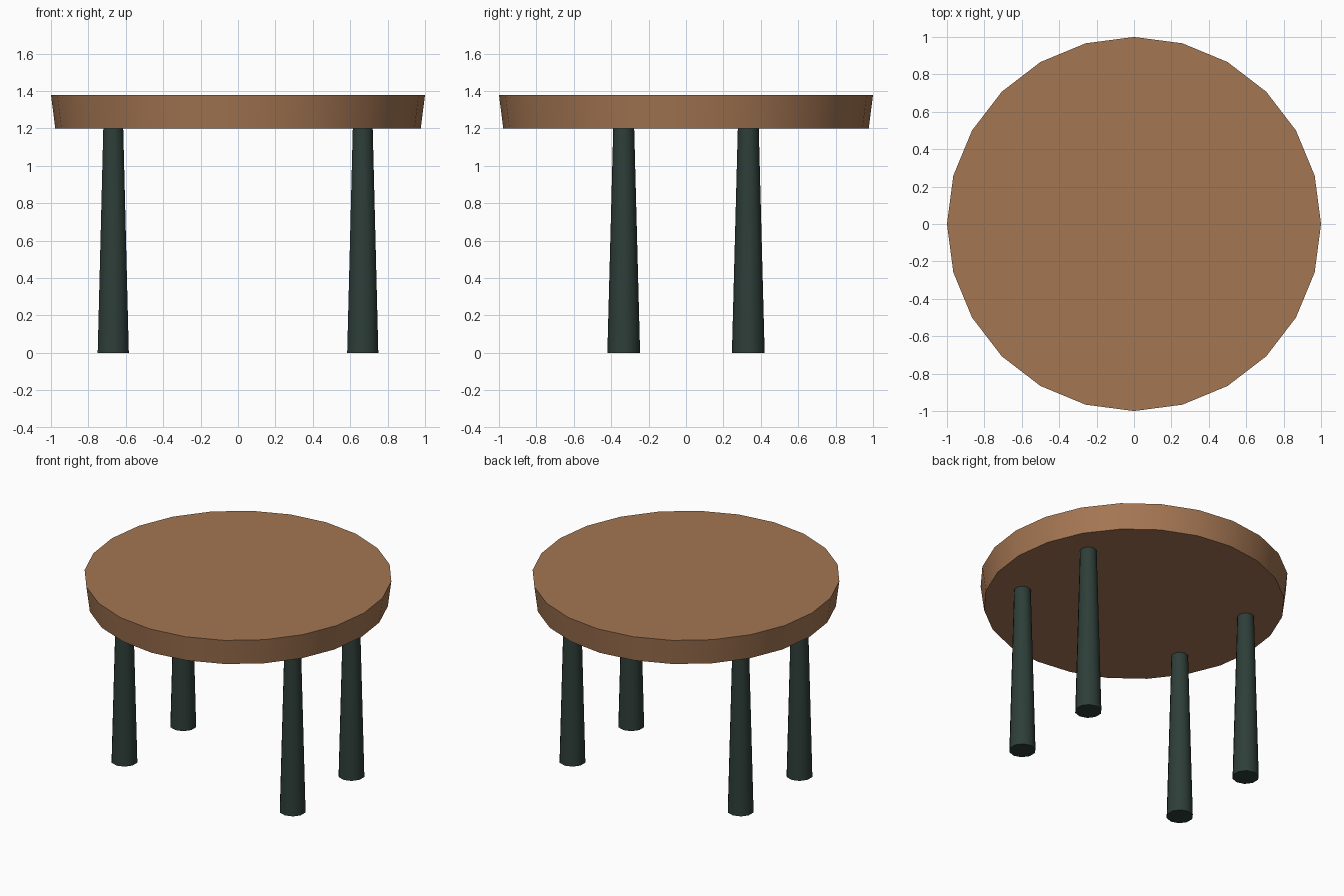
import bpy
import math

if "Cube" in bpy.data.objects:
    bpy.data.objects.remove(bpy.data.objects["Cube"])


def material(name, color):
    mat = bpy.data.materials.new(name)
    mat.diffuse_color = (*color, 1)
    mat.use_nodes = True
    mat.node_tree.nodes["Principled BSDF"].inputs["Base Color"].default_value = mat.diffuse_color
    return mat


def tapered(name, sides, r_bottom, r_top, z0, z1, x, y, mat):
    bpy.ops.mesh.primitive_cone_add(vertices=sides, radius1=r_bottom, radius2=r_top,
                                    depth=z1 - z0, location=(x, y, (z0 + z1) / 2))
    obj = bpy.context.object
    obj.name = name
    obj.data.materials.append(mat)
    bpy.ops.object.shade_smooth_by_angle(angle=math.radians(40))
    return obj


wood = material("wood", (0.37, 0.18, 0.085))
dark_green = material("dark_green", (0.027, 0.048, 0.040))

LEG_HEIGHT = 1.20
TOP_HEIGHT = 1.38

# Round table top, slightly narrower at the underside
tapered("table_top", 24, 0.977, 1.0, LEG_HEIGHT, TOP_HEIGHT, 0, 0, wood)

# Four legs, thicker at the floor
for side, x in (("left", -0.667), ("right", 0.667)):
    for end, y in (("front", -0.333), ("back", 0.333)):
        tapered(f"{end}_{side}_leg", 10, 0.0875, 0.056, 0, LEG_HEIGHT, x, y, dark_green)
